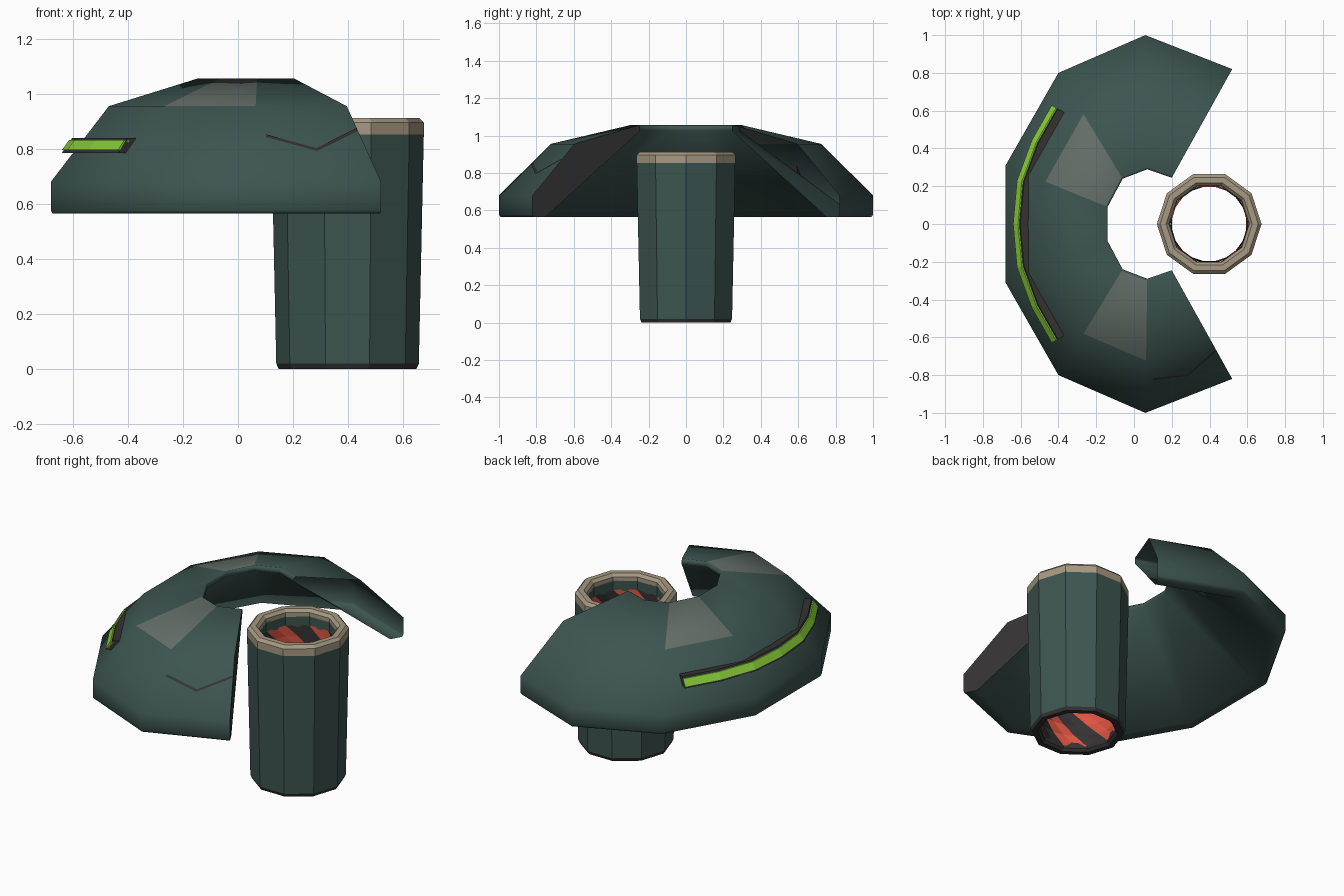
import bpy, bmesh
from math import cos, sin, pi, radians
from mathutils import Vector

if "Cube" in bpy.data.objects:
    bpy.data.objects.remove(bpy.data.objects["Cube"])


def material(name, r, g, b):
    m = bpy.data.materials.new(name)
    m.use_nodes = True
    m.diffuse_color = (r, g, b, 1)
    m.node_tree.nodes["Principled BSDF"].inputs["Base Color"].default_value = (r, g, b, 1)
    return m


green = material("dark_green", 0.046, 0.09, 0.08)
sand = material("sand", 0.38, 0.32, 0.225)
charcoal = material("charcoal", 0.034, 0.031, 0.031)
lime = material("lime", 0.25, 0.62, 0.04)
red = material("red", 0.73, 0.09, 0.053)
grey = material("worn_grey", 0.125, 0.155, 0.135)


def loft(name, rings, mats, rule=None, wrap_rings=False, wrap_points=True,
         caps=(), cap_mat=0, smooth=None, offset=False):
    """Skin a list of point rings; rule(i, j) picks the material of each quad."""
    bm = bmesh.new()
    rows = [[bm.verts.new(p) for p in ring] for ring in rings]
    n, k = len(rows), len(rows[0])
    for i in range(n if wrap_rings else n - 1):
        for j in range(k if wrap_points else k - 1):
            a, b, j2 = rows[i], rows[(i + 1) % n], (j + 1) % k
            f = bm.faces.new((a[j], a[j2], b[j2], b[j]))
            f.material_index = rule(i, j) if rule else 0
    for c in caps:
        bm.faces.new(rows[c]).material_index = cap_mat
    bmesh.ops.recalc_face_normals(bm, faces=bm.faces)
    mesh = bpy.data.meshes.new(name)
    bm.to_mesh(mesh)
    bm.free()
    for m in mats:
        mesh.materials.append(m)
    ob = bpy.data.objects.new(name, mesh)
    bpy.context.collection.objects.link(ob)
    if smooth:
        bpy.ops.object.select_all(action='DESELECT')
        ob.select_set(True)
        bpy.context.view_layer.objects.active = ob
        bpy.ops.object.shade_smooth_by_angle(angle=radians(smooth))
    return ob


# Curved guard: plan outlines of the outer foot and inner collar, back half mirrored
outer = [(0.52, 0.82), (0.06, 1.0), (-0.40, 0.80), (-0.68, 0.31)]
inner = [(0.20, 0.245), (0.07, 0.29), (-0.06, 0.24), (-0.14, 0.09)]
outer += [(x, -y) for x, y in reversed(outer)]
inner += [(x, -y) for x, y in reversed(inner)]

# Wall section: share of the way from foot to collar, height
section = [(0.012, 0.565), (0, 0.577), (0, 0.68), (0.39, 0.955), (0.985, 1.055),
           (1, 1.048), (1, 1.025), (0.12, 0.565)]


def on_column(c, t, z):
    p = Vector(outer[c]).lerp(Vector(inner[c]), t)
    return Vector((p.x, p.y, z))


def guard_colour(i, j):
    return 1 if j == 3 and i in (2, 5) else 0


loft("shoulder_guard", [[on_column(c, t, z) for t, z in section] for c in range(8)],
     [green, grey, charcoal], guard_colour, caps=(7,), cap_mat=2, smooth=60)

# Scratch on the front slope
def on_slope(s, z):
    t = 0.39 * (z - 0.68) / 0.275
    return on_column(6, t, z).lerp(on_column(7, t, z), s)


lift = Vector((0.25, -0.65, 0.7)) * 0.004
loft("scratch", [[on_slope(s, z + 0.005) + lift, on_slope(s, z - 0.005) + lift]
                 for s, z in ((0.1, 0.845), (0.55, 0.795), (0.99, 0.868))],
     [charcoal], wrap_points=False)

# Light strip and its housing, bowed round the outer side
path = [(-0.42, 0.62), (-0.525, 0.435), (-0.602, 0.225), (-0.622, 0)]
path += [(x, -y) for x, y in reversed(path[:-1])]


def strip(name, profile, mat):
    rings = []
    for i, p in enumerate(path):
        a, b = path[max(i - 1, 0)], path[min(i + 1, len(path) - 1)]
        d = (Vector(b) - Vector(a)).normalized()
        out = Vector((d.y, -d.x))
        rings.append([(p[0] + out.x * o, p[1] + out.y * o, z) for o, z in profile])
    loft(name, rings, [mat], caps=(0, -1))


strip("light_housing", [(0.018, 0.785), (-0.02, 0.84), (-0.06, 0.84), (-0.04, 0.785)], charcoal)
strip("light_strip", [(0.018, 0.795), (-0.008, 0.832), (-0.03, 0.832), (-0.02, 0.795)], lime)


# Open ten-sided tube
def circle(r, z, sides=10, turn=0.0):
    return [(0.398 + r * cos(2 * pi * i / sides + turn),
             r * sin(2 * pi * i / sides + turn), z) for i in range(sides)]


def turned(name, profile, mat, closed=True):
    loft(name, [circle(r, z) for r, z in profile], [mat], wrap_rings=closed)


turned("tube_wall", [(0.259, 0.02), (0.277, 0.852)], green, closed=False)
turned("tube_foot", [(0.259, 0.02), (0.25, 0), (0.22, 0), (0.208, 0.015), (0.208, 0.05)],
       charcoal)
turned("tube_collar", [(0.277, 0.852), (0.277, 0.895), (0.26, 0.912), (0.228, 0.912),
                       (0.212, 0.895), (0.212, 0.87)], sand)
turned("tube_lip", [(0.212, 0.875), (0.212, 0.81)], green, closed=False)

# Spiral striped lining
step = pi / 10
loft("striped_lining", [circle(0.206, 0.03 + 0.79 * i / 12, 20, i * step) for i in range(13)],
     [red, charcoal], lambda i, j: (j // 2) % 2)
